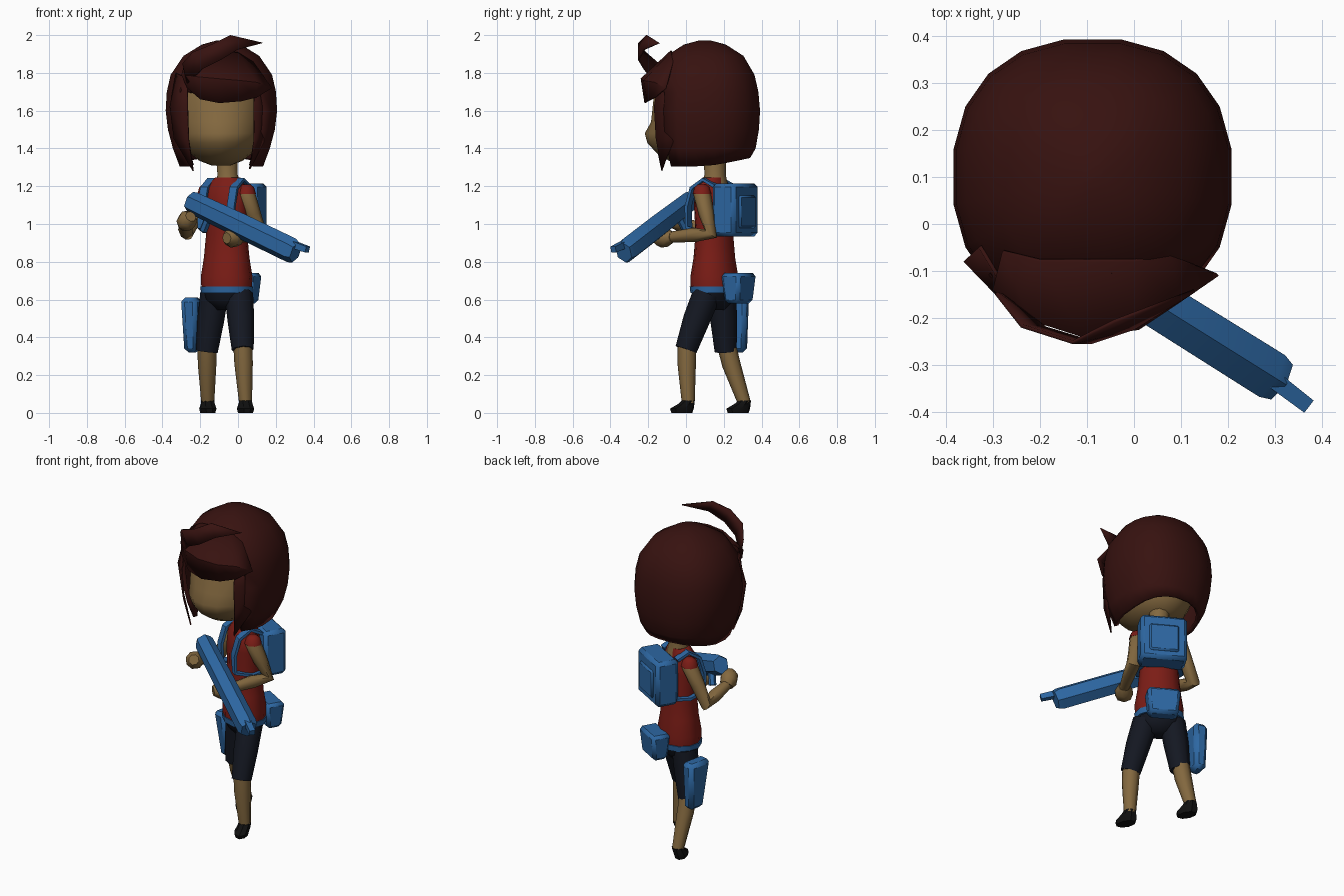
import bpy, bmesh, math
from mathutils import Vector, Matrix
from math import sin, cos, pi, radians

if "Cube" in bpy.data.objects:
    bpy.data.objects.remove(bpy.data.objects["Cube"])

COL = dict(hair=(.038, .006, .005), skin=(.23, .14, .05), red=(.2, .012, .008),
           blue=(.026, .135, .36), pants=(.007, .009, .016), black=(.005, .005, .005))
MAT = {}
for k, c in COL.items():
    MAT[k] = bpy.data.materials.new(k)
    MAT[k].diffuse_color = (*c, 1)


def finish(name, bm, mat, angle=45, thick=0, bevel=0):
    bmesh.ops.remove_doubles(bm, verts=bm.verts, dist=1e-4)
    bmesh.ops.recalc_face_normals(bm, faces=bm.faces)
    me = bpy.data.meshes.new(name)
    bm.to_mesh(me)
    bm.free()
    ob = bpy.data.objects.new(name, me)
    bpy.context.collection.objects.link(ob)
    me.materials.append(MAT[mat])
    bpy.ops.object.select_all(action='DESELECT')
    ob.select_set(True)
    bpy.context.view_layer.objects.active = ob
    bpy.ops.object.shade_smooth_by_angle(angle=radians(angle))
    if thick:
        m = ob.modifiers.new("thickness", 'SOLIDIFY')
        m.thickness = thick
    if bevel:
        m = ob.modifiers.new("bevel", 'BEVEL')
        m.width, m.segments = bevel, 1
    return ob


def skin_rings(rings, closed=True, caps=True):
    bm = bmesh.new()
    vr = [[bm.verts.new(p) for p in r] for r in rings]
    n = len(vr[0])
    for a, b in zip(vr, vr[1:]):
        for i in range(n if closed else n - 1):
            j = (i + 1) % n
            bm.faces.new((a[i], a[j], b[j], b[i]))
    if caps:
        bm.faces.new(vr[0])
        bm.faces.new(vr[-1])
    return bm


# Horizontal elliptical sections: (x, y, z, rx, ry)
def loft(name, secs, mat, n=12, rot=0, angle=50):
    rings = []
    for x, y, z, rx, ry in secs:
        M = Matrix.Rotation(rot, 3, 'Z')
        rings.append([Vector((x, y, z)) + M @ Vector((rx * cos(2 * pi * i / n), ry * sin(2 * pi * i / n), 0))
                      for i in range(n)])
    return finish(name, skin_rings(rings), mat, angle)


# Sections perpendicular to a path
def tube(name, pts, radii, mat, n=8, ref=(1, 0, 0), phase=0, angle=50):
    P = [Vector(p) for p in pts]
    rings = []
    for i, p in enumerate(P):
        t = Vector()
        if i:
            t += (p - P[i - 1]).normalized()
        if i < len(P) - 1:
            t += (P[i + 1] - p).normalized()
        t.normalize()
        s = t.cross(Vector(ref)).normalized()
        u = s.cross(t)
        r = radii[i] if isinstance(radii[i], tuple) else (radii[i],) * 2
        rings.append([p + s * r[0] * cos(2 * pi * k / n + phase) + u * r[1] * sin(2 * pi * k / n + phase)
                      for k in range(n)])
    return finish(name, skin_rings(rings), mat, angle)


# Bevelled block, tapered towards the bottom
def block(name, c, size, mat, rot=0, taper=(1, 1), bevel=.015, shift=0):
    bm = bmesh.new()
    bmesh.ops.create_cube(bm, size=1)
    for v in bm.verts:
        if v.co.z < 0:
            v.co.x *= taper[0]
            v.co.y = v.co.y * taper[1] + shift
    bm.transform(Matrix.Translation(c) @ Matrix.Rotation(rot, 4, 'Z') @ Matrix.Diagonal((*size, 1)))
    return finish(name, bm, mat, 25, bevel=bevel)


# Sheet through rows of points
def ribbon(name, rows, mat, thick=.008):
    return finish(name, skin_rings(rows, closed=False, caps=False), mat, 30, thick=thick)


TW = radians(-30)          # the upper body is turned


def body(u, v, z, c=(-.06, .14)):
    return (c[0] + u * cos(TW) - v * sin(TW), c[1] + u * sin(TW) + v * cos(TW), z)


# Head and neck
loft("head", [(-.09, .08, 1.31, .05, .08), (-.09, .07, 1.335, .115, .16), (-.09, .06, 1.375, .165, .215),
              (-.09, .05, 1.43, .2, .255), (-.09, .045, 1.48, .215, .263), (-.09, .06, 1.54, .23, .245),
              (-.09, .07, 1.68, .235, .24), (-.09, .08, 1.8, .19, .19), (-.09, .08, 1.88, .1, .1)], 'skin', 16)
tube("neck", [(-.055, .15, 1.2), (-.055, .155, 1.26), (-.06, .15, 1.38)], [.075, .056, .062], 'skin', 10)

# Hair dome with curtain sides and an open face
N = 20
rows = [(1.972, .08, .1), (1.95, .35, .38), (1.89, .68, .7), (1.79, .91, .9), (1.7, .98, .97), (1.6, 1, 1),
        (1.5, .96, .98), (1.4, .87, .92), (1.305, .75, .82)]
bm = bmesh.new()
grid = []
for r, (z, sx, sy) in enumerate(rows):
    ring = []
    for i in range(N):
        a = 2 * pi * (i + .5) / N - pi / 2
        ca, sa = cos(a), sin(a)
        x = math.copysign(abs(ca) ** .86, ca) * .298 * sx
        y = math.copysign(abs(sa) ** .86, sa) * .295 * sy
        lift = .045 * max(0, sa) if r == len(rows) - 1 else 0
        ring.append(bm.verts.new((-.088 + x, .1 + y, z + lift)))
    grid.append(ring)
bm.faces.new(grid[0])
for r in range(len(rows) - 1):
    for i in range(N):
        if r >= 4 and i in (0, 1, N - 1, N - 2, N - 3):
            continue
        j = (i + 1) % N
        bm.faces.new((grid[r][i], grid[r][j], grid[r + 1][j], grid[r + 1][i]))
finish("hair", bm, 'hair', 40, thick=.025)

# Fringe, top lock and side locks
ribbon("fringe", [
    [(-.28, -.06, 1.86), (-.3, -.14, 1.79), (-.27, -.17, 1.72)],
    [(-.2, -.08, 1.91), (-.22, -.205, 1.78), (-.2, -.205, 1.66)],
    [(-.1, -.08, 1.92), (-.11, -.24, 1.77), (-.1, -.22, 1.64)],
    [(.0, -.08, 1.91), (.01, -.225, 1.76), (.02, -.205, 1.65)],
    [(.08, -.07, 1.86), (.1, -.165, 1.75), (.1, -.165, 1.67)],
    [(.18, -.11, 1.72)] * 3], 'hair')
ribbon("top_lock", [
    [(-.295, -.15, 1.85), (-.27, -.16, 1.74)],
    [(-.24, -.22, 1.91), (-.19, -.225, 1.82)],
    [(-.13, -.255, 1.955), (-.09, -.255, 1.87)],
    [(-.04, -.21, 2.0), (.0, -.225, 1.925)],
    [(.13, -.145, 1.96)] * 2], 'hair')
ribbon("left_side_lock", [
    [(-.33, -.05, 1.8), (-.27, -.15, 1.77)], [(-.362, -.08, 1.62), (-.27, -.175, 1.62)],
    [(-.34, -.07, 1.45), (-.265, -.165, 1.45)], [(-.24, -.13, 1.28)] * 2], 'hair')
ribbon("right_side_lock", [
    [(.12, -.05, 1.8), (.09, -.145, 1.77)], [(.172, -.06, 1.62), (.09, -.17, 1.62)],
    [(.145, -.06, 1.45), (.09, -.16, 1.45)], [(.065, -.13, 1.29)] * 2], 'hair')

# Shirt, belt and hips
loft("shirt", [(-.06, .15, .66, .138, .12), (-.06, .15, .72, .142, .122), (-.06, .15, .82, .126, .105),
               (-.06, .15, .95, .113, .095), (-.06, .14, 1.1, .122, .09), (-.06, .14, 1.19, .122, .08),
               (-.055, .15, 1.245, .07, .06)], 'red', 12, TW)
loft("belt", [(-.06, .15, .635, .14, .122), (-.06, .15, .67, .144, .126)], 'blue', 12, TW)
loft("hips", [(-.06, .15, .545, .06, .05), (-.06, .15, .6, .125, .1), (-.06, .15, .67, .135, .118)], 'pants', 12, TW)

# Legs: hip, knee, ankle
for s, hip, knee, ank in (("right", (.005, .11, .63), (.025, .0, .355), (.04, .012, .05)),
                          ("left", (-.125, .19, .63), (-.165, .21, .345), (-.16, .31, .05))):
    h, k, a = map(Vector, (hip, knee, ank))
    tube(s + "_trouser", [h, h.lerp(k, .5), k + Vector((0, 0, -.02))], [.075, .071, .058], 'pants')
    tube(s + "_shin", [k + Vector((0, .005, .01)), k.lerp(a, .3), a], [.05, .049, .034], 'skin')
    loft(s + "_shoe", [(a.x, a.y - .034, .0, .036, .06), (a.x, a.y - .034, .022, .042, .068),
                       (a.x, a.y - .01, .048, .038, .046), (a.x, a.y, .066, .036, .036)], 'black', 8, pi / 8, 30)

# Arms and hands
for s, sh, el, wr, hd in (("right", (.045, .085, 1.16), (.115, .13, .95), (0, -.09, .93), (-.06, -.16, .925)),
                          ("left", (-.165, .2, 1.16), (-.275, .195, .95), (-.285, -.01, 1.0), (-.25, -.08, 1.04))):
    S, E, W, H = map(Vector, (sh, el, wr, hd))
    tube(s + "_arm", [S + Vector((0, 0, .045)), S, S.lerp(E, .5), E, E.lerp(W, .4), W],
         [.025, .046, .041, .04, .038, .028], 'skin')
    tube(s + "_hand", [W.lerp(H, -.25), W.lerp(H, .15), W.lerp(H, .65), H], [.028, .05, .052, .03], 'skin')
    tube(s + "_sleeve", [S + Vector((0, 0, .05)), S + Vector((0, 0, .035)), S + Vector((0, 0, .0))],
         [.02, .04, .05], 'red')

# Backpack, its pocket and its straps
block("backpack", body(.0, .14, 1.075), (.27, .14, .28), 'blue', TW, bevel=.02)
block("backpack_pocket", body(0, .208, 1.065), (.17, .025, .17), 'blue', TW, bevel=.01)
for s, u in (("left", -.095), ("right", .085)):
    tube(s + "_strap", [body(u, .07, 1.2), body(u, 0, 1.235), body(u, -.07, 1.19), body(u, -.1, 1.09),
                        body(u, -.095, .98), body(u * 1.3, 0, .96), body(u, .09, .96)],
         [(.012, .032)] * 7, 'blue', 4, ref=body(1, 0, 0, (0, 0)), phase=pi / 4, angle=30)

# Hip pouch and thigh holster
block("hip_pouch", body(.0, .16, .66), (.195, .12, .16), 'blue', TW, taper=(.85, .75), bevel=.018)
block("holster", (-.246, .25, .465), (.09, .16, .29), 'blue', radians(-12), taper=(.8, .65), bevel=.022, shift=.12)

# Weapon: body, muzzle and grip
g0, g1 = Vector((-.255, .02, 1.12)), Vector((.305, -.33, .85))
tube("weapon_body", [g0, g0.lerp(g1, .03), g0.lerp(g1, .5), g0.lerp(g1, .96), g1],
     [(.048, .053), (.054, .06), (.058, .067), (.06, .068), (.05, .058)], 'blue', 6, (0, 0, 1), pi / 6, 25)
tube("weapon_muzzle", [(.27, -.31, .9), (.368, -.385, .865)], [.027, .023], 'blue', 4, (0, 0, 1), pi / 4, 25)
tube("weapon_grip", [g0.lerp(g1, .2), g0.lerp(g1, .2) + Vector((-.04, .05, -.1))], [.022, .022], 'blue', 6)

for m in bpy.data.materials:
    if m.users and not m.is_grease_pencil:
        m.use_nodes = True
        m.node_tree.nodes["Principled BSDF"].inputs["Base Color"].default_value = m.diffuse_color
